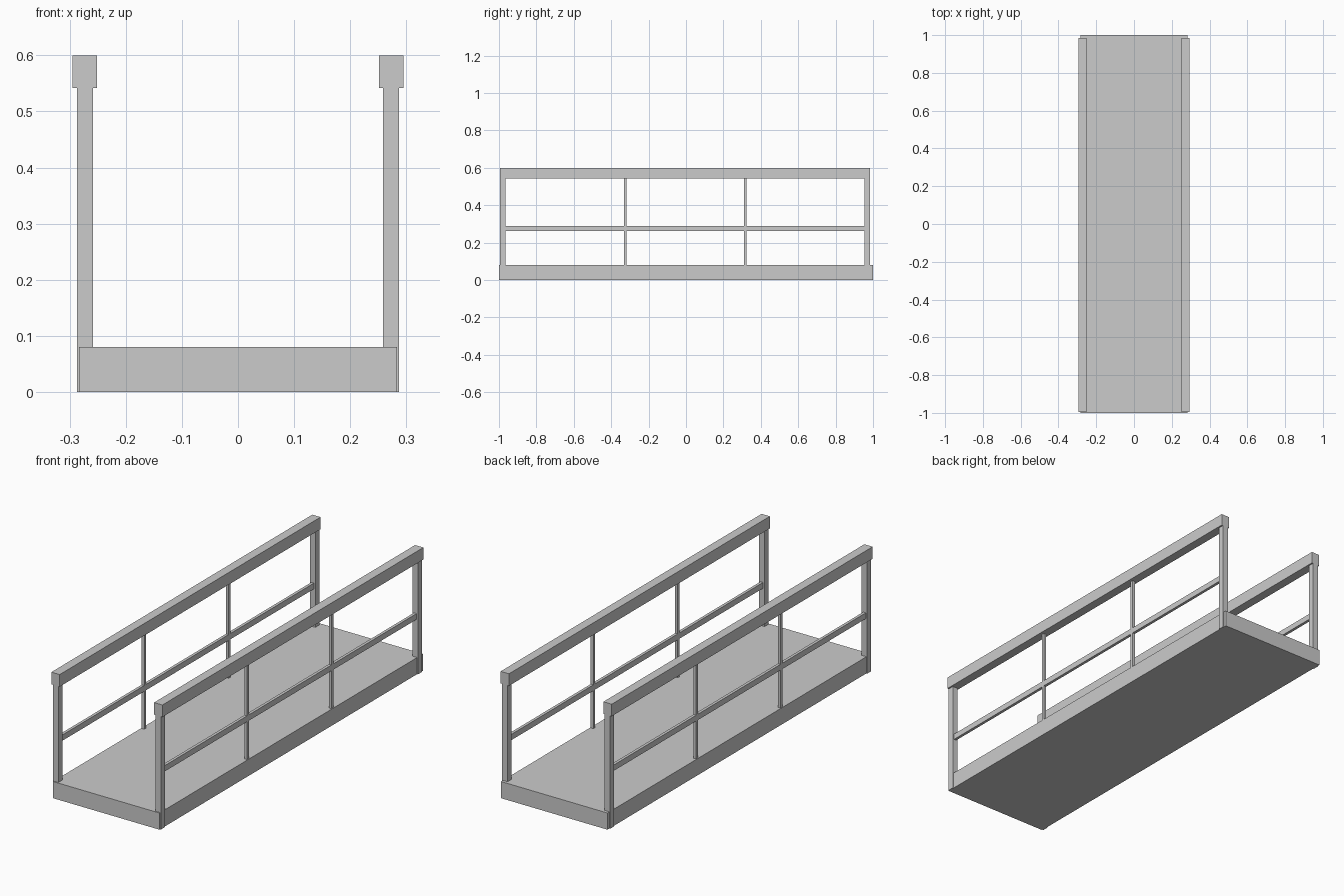
import bpy

if "Cube" in bpy.data.objects:
    bpy.data.objects.remove(bpy.data.objects["Cube"])


def box(name, x, y, z):
    """Box from (min, max) ranges on each axis."""
    bpy.ops.mesh.primitive_cube_add(
        size=1, location=[(a + b) / 2 for a, b in (x, y, z)])
    ob = bpy.context.object
    ob.name = name
    ob.scale = [b - a for a, b in (x, y, z)]
    bpy.ops.object.transform_apply(location=True, rotation=True, scale=True)
    return ob


def mirrored_box(name, x, y, z):
    """Right-hand part mirrored to the left side."""
    ob = box(name, x, y, z)
    ob.modifiers.new("mirror", "MIRROR").use_axis[0] = True
    return ob


# Walkway deck
box("deck", (-0.283, 0.283), (-1, 1), (0, 0.08))

# Handrails and thin middle rails
mirrored_box("handrail", (0.251, 0.295), (-0.995, 0.985), (0.542, 0.6))
mirrored_box("middle_rail", (0.266, 0.28), (-0.97, 0.96), (0.262, 0.29))

# Square end posts, running down past the deck side
for name, y in (("front_post", -0.98), ("back_post", 0.97)):
    mirrored_box(name, (0.258, 0.287), (y - 0.015, y + 0.015), (0, 0.545))

# Slim balusters standing on the deck
for i, y in enumerate((-0.324, 0.316)):
    mirrored_box(f"baluster_{i + 1}", (0.266, 0.28),
                 (y - 0.007, y + 0.007), (0.078, 0.545))
